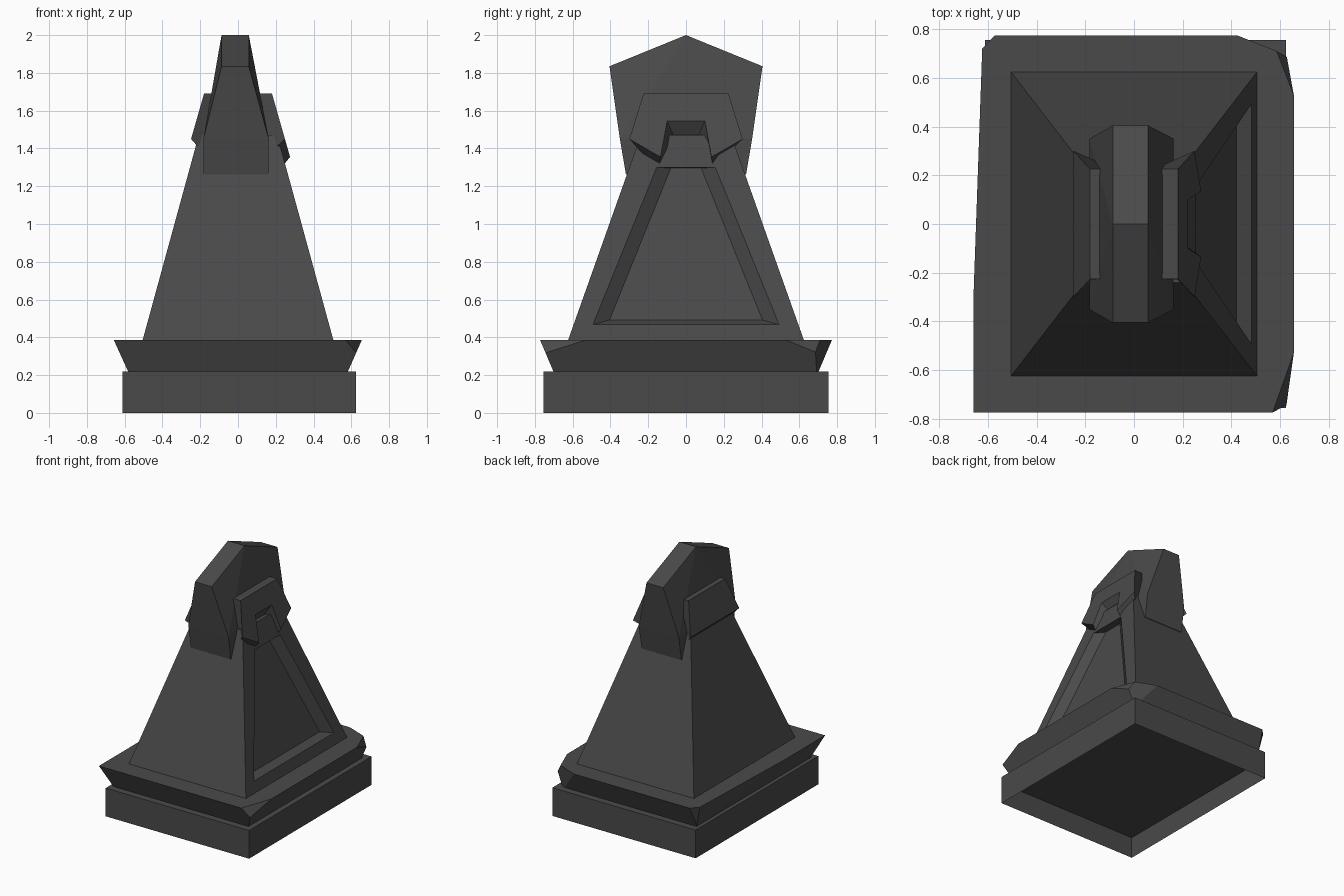
import bpy, bmesh
from mathutils import Vector

if "Cube" in bpy.data.objects:
    bpy.data.objects.remove(bpy.data.objects["Cube"])

stone = bpy.data.materials.new("dark grey stone")
stone.diffuse_color = (0.068, 0.068, 0.068, 1)
stone.use_nodes = True
stone.node_tree.nodes["Principled BSDF"].inputs["Base Color"].default_value = stone.diffuse_color


def finish(name, bm):
    bmesh.ops.recalc_face_normals(bm, faces=bm.faces[:])
    me = bpy.data.meshes.new(name)
    bm.to_mesh(me)
    bm.free()
    me.materials.append(stone)
    ob = bpy.data.objects.new(name, me)
    bpy.context.collection.objects.link(ob)
    return ob


def loft(ring_a, ring_b):
    """Closed solid between two rings with the same number of points."""
    bm = bmesh.new()
    a = [bm.verts.new(p) for p in ring_a]
    b = [bm.verts.new(p) for p in ring_b]
    bm.faces.new(a[::-1])
    bm.faces.new(b)
    for i in range(len(a)):
        j = (i + 1) % len(a)
        bm.faces.new((a[i], a[j], b[j], b[i]))
    return bm


def rect(x0, x1, y, z):
    return [(x0, -y, z), (x1, -y, z), (x1, y, z), (x0, y, z)]


def chip(bm, a, b, c):
    """Slice off the corner outside the plane through three points."""
    a, b, c = Vector(a), Vector(b), Vector(c)
    n = (b - a).cross(c - a).normalized()
    if n.dot(a - Vector((0, 0, 0.3))) < 0:
        n = -n
    cut = bmesh.ops.bisect_plane(bm, geom=bm.verts[:] + bm.edges[:] + bm.faces[:],
                                 dist=1e-5, plane_co=a, plane_no=n, clear_outer=True)
    edges = [e for e in cut["geom_cut"] if isinstance(e, bmesh.types.BMEdge)]
    bmesh.ops.holes_fill(bm, edges=edges, sides=0)


# Base plinth, hollow underneath
bm = loft(rect(-0.612, 0.624, 0.755, 0), rect(-0.612, 0.624, 0.755, 0.22))
for f in bm.faces:
    if all(v.co.z < 0.01 for v in f.verts):
        bm.faces.remove(f)
        break
bm.faces.new([bm.verts.new(p) for p in rect(-0.612, 0.624, 0.755, 0.168)])
finish("base_plinth", bm)

# Flared cornice with broken corners
bm = loft(rect(-0.58, 0.58, 0.70, 0.215), rect(-0.658, 0.656, 0.773, 0.387))
chip(bm, (0.655, -0.53, 0.387), (0.57, -0.77, 0.387), (0.625, -0.74, 0.32))
chip(bm, (0.42, 0.775, 0.387), (0.61, 0.70, 0.387), (0.585, 0.69, 0.22))
chip(bm, (0.655, 0.53, 0.387), (0.585, 0.71, 0.387), (0.62, 0.68, 0.34))
chip(bm, (-0.658, -0.28, 0.387), (-0.622, 0.74, 0.387), (-0.59, 0.72, 0.24))
chip(bm, (-0.622, 0.72, 0.387), (-0.57, 0.775, 0.387), (-0.585, 0.72, 0.26))
finish("flared_cornice", bm)


# Tapered body with a recessed panel on the right side
def body_x(z):
    return 0.505 - 0.274 * (z - 0.385)


Z0, Z1 = 0.383, 1.47
Y1 = 0.625 - 0.355 * (Z1 - Z0)
bm = loft(rect(-body_x(Z0), body_x(Z0), 0.625, Z0), rect(-body_x(Z1), body_x(Z1), Y1, Z1))
bmesh.ops.recalc_face_normals(bm, faces=bm.faces[:])
side = max(bm.faces, key=lambda f: f.normal.x)
rings = [sorted(side.verts, key=lambda v: (v.co.z > 1, v.co.y if v.co.z < 1 else -v.co.y))]
bm.faces.remove(side)
for yb, zb, yt, zt, depth in ((0.493, 0.467, 0.155, 1.30, 0), (0.405, 0.492, 0.08, 1.296, 0.055)):
    rings.append([bm.verts.new((body_x(z) - depth, y, z))
                  for y, z in ((-yb, zb), (yb, zb), (yt, zt), (-yt, zt))])
for outer, inner in zip(rings, rings[1:]):
    for i in range(4):
        j = (i + 1) % 4
        bm.faces.new((outer[i], outer[j], inner[j], inner[i]))
bm.faces.new(rings[-1])
finish("tapered_body", bm)

# Gabled head block, flaring downwards
bm = bmesh.new()
for y, z, x0, x1 in ((0, 2.0, -0.087, 0.057), (0.405, 1.835, -0.087, 0.057),
                     (0.35, 1.45, -0.183, 0.163), (0.318, 1.262, -0.183, 0.16)):
    for s in ((1, -1) if y else (1,)):
        bm.verts.new((x0, s * y, z))
        bm.verts.new((x1, s * y, z))
bmesh.ops.convex_hull(bm, input=bm.verts[:])
finish("head_block", bm)


# Side hoods: half outline of (front y, z, back y, z, inward depth), mirrored in y
def hood(name, sx, half):
    pts = half + [(-a, b, -c, d, e) for a, b, c, d, e in reversed(half)]

    def face_x(z):
        return 0.18 + 0.285 * (1.69 - z)
    front = [(sx * face_x(z), y, z) for y, z, _, _, _ in pts]
    back = [(sx * (face_x(z) - d), yb, zb) for _, z, yb, zb, d in pts]
    finish(name, loft(back, front))


top = (0.225, 1.69, 0.225, 1.69, 0.10)
hood("right_hood_with_notch", 1,
     [top, (0.30, 1.45, 0.23, 1.385, 0.07),
      (0.135, 1.355, 0.145, 1.28, 0.06), (0.10, 1.545, 0.06, 1.455, 0.05)])
hood("left_hood", -1, [top, (0.30, 1.45, 0.23, 1.37, 0.07)])
